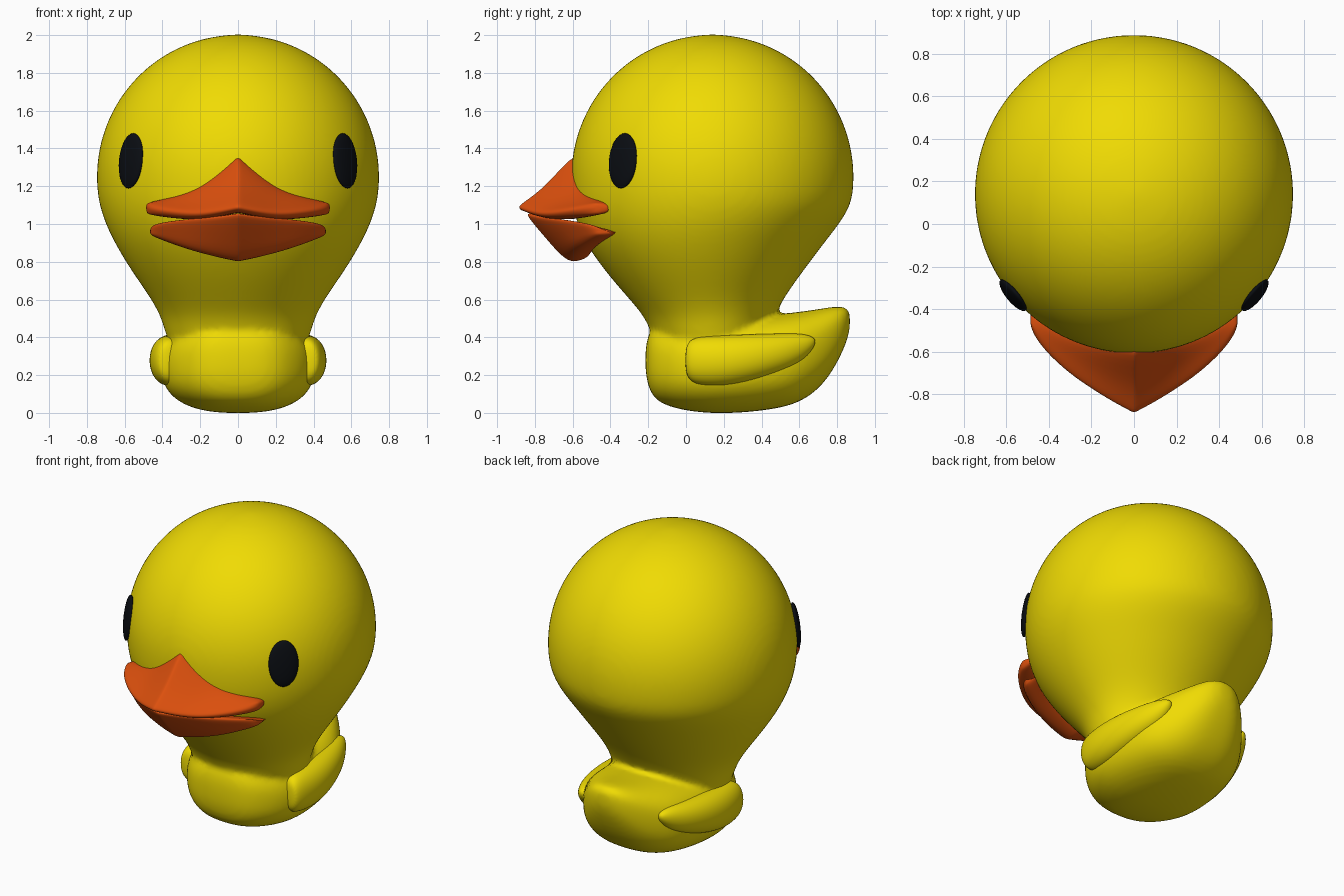
import bpy, bmesh, math
from mathutils import Vector, Matrix

if "Cube" in bpy.data.objects:
    bpy.data.objects.remove(bpy.data.objects["Cube"])


def material(name, color):
    m = bpy.data.materials.new(name)
    m.diffuse_color = (*color, 1)
    m.use_nodes = True
    m.node_tree.nodes["Principled BSDF"].inputs["Base Color"].default_value = m.diffuse_color
    return m


YELLOW = material("yellow", (0.87, 0.71, 0.001))
ORANGE = material("orange", (0.72, 0.08, 0.004))
BLACK = material("black", (0.003, 0.004, 0.006))


def finish(name, bm, mat, subdiv=0, mirror=False):
    bmesh.ops.recalc_face_normals(bm, faces=bm.faces)
    for f in bm.faces:
        f.smooth = True
    me = bpy.data.meshes.new(name)
    bm.to_mesh(me)
    bm.free()
    me.materials.append(mat)
    ob = bpy.data.objects.new(name, me)
    bpy.context.collection.objects.link(ob)
    if mirror:
        ob.modifiers.new("mirror", 'MIRROR')
    if subdiv:
        s = ob.modifiers.new("subdivision", 'SUBSURF')
        s.levels = s.render_levels = subdiv
    return ob


def skin(bm, rings):
    """Bridge a list of closed point rings and cap both ends."""
    rows = [[bm.verts.new(p) for p in r] for r in rings]
    n = len(rows[0])
    for a, b in zip(rows, rows[1:]):
        for i in range(n):
            j = (i + 1) % n
            bm.faces.new((a[i], a[j], b[j], b[i]))
    bm.faces.new(rows[0])
    bm.faces.new(rows[-1])


def oval(u0, u1, v0, v1, place, power=2.0, n=32):
    """Superellipse filling the box u0..u1, v0..v1."""
    pts = []
    for i in range(n):
        c, s = math.cos(math.tau * i / n), math.sin(math.tau * i / n)
        u = math.copysign(abs(c) ** (2 / power), c)
        v = math.copysign(abs(s) ** (2 / power), s)
        pts.append(place((u0 + u1 + u * (u1 - u0)) / 2, (v0 + v1 + v * (v1 - v0)) / 2))
    return pts


# Head and neck: height, half width, front, back
head = [(.3, .33, -.12, .40), (.4, .382, -.18, .44), (.5, .405, -.213, .465),
        (.6, .46, -.30, .515), (.7, .53, -.388, .585), (.8, .597, -.468, .66),
        (.9, .656, -.535, .735), (1.0, .705, -.58, .815), (1.1, .738, -.605, .878)]
for k in range(0, 12):
    a = math.radians(-4 + k * 8.5)
    r = .754 * math.cos(a)
    head.append((1.25 + .754 * math.sin(a), r, .14 - r, .14 + r))
bm = bmesh.new()
skin(bm, [oval(-w, w, f, b, lambda u, v, z=z: (u, v, z)) for z, w, f, b in head])

# Body with raised tail: y, bottom, top, half width
body = [(-.216, .22, .34, .08), (-.197, .12, .43, .18), (-.15, .055, .475, .26),
        (-.05, .02, .49, .35), (.08, 0, .5, .403), (.2, -.004, .505, .412),
        (.35, .004, .51, .402), (.5, .025, .525, .375), (.6, .055, .535, .335),
        (.7, .12, .55, .265), (.78, .225, .563, .195), (.84, .345, .565, .125),
        (.87, .44, .54, .05)]
skin(bm, [oval(-w, w, b, t, lambda u, v, y=y: (u, y, v), 2.5) for y, b, t, w in body])
ob = finish("head_and_body", bm, YELLOW, 2)
rm = ob.modifiers.new("blend", 'REMESH')
rm.mode = 'VOXEL'
rm.voxel_size = .018
rm.use_smooth_shade = True
sm = ob.modifiers.new("soften", 'SMOOTH')
sm.factor = .5
sm.iterations = 6

# Wings half sunk into the body: y, bottom, top, outer x, half thickness
wing = [(-.004, .22, .34, .415, .03), (.02, .165, .39, .437, .07), (.08, .143, .407, .458, .1),
        (.2, .138, .412, .474, .11), (.35, .165, .418, .462, .11), (.5, .21, .422, .42, .1),
        (.6, .26, .422, .37, .07), (.66, .32, .41, .33, .04), (.685, .365, .39, .3, .012)]
bm = bmesh.new()
skin(bm, [oval(x - 2 * h, x, b, t, lambda u, v, y=y: (u, y, v), 2.1, 20)
          for y, b, t, x, h in wing])
finish("wings", bm, YELLOW, 2, True)

# Eyes: flattened balls lying on the head
bm = bmesh.new()
normal = Vector((.568, -.475, .085)).normalized()
turn = normal.to_track_quat('Z', 'Y').to_matrix().to_4x4()
bmesh.ops.create_uvsphere(
    bm, u_segments=32, v_segments=16, radius=1,
    matrix=Matrix.Translation(Vector((0, .14, 1.25)) + normal * .744) @ turn
    @ Matrix.Diagonal((.093, .147, .028, 1)))
finish("eyes", bm, BLACK, 0, True)


def beak(name, half, section):
    """Skin sections from one side to the other, mirrored about x = 0."""
    both = [(-s[0], *s[1:]) for s in reversed(half)] + half[1:]
    bm = bmesh.new()
    skin(bm, [[(s[0], y, z) for y, z in section(*s[1:])] for s in both])
    finish(name, bm, ORANGE, 2)


# Upper beak: x, lip y, lip z, root y, root z
beak("upper_beak",
     [(0, -.893, 1.09, -.605, 1.37), (.02, -.882, 1.087, -.603, 1.355),
      (.1, -.84, 1.07, -.595, 1.285), (.2, -.778, 1.055, -.575, 1.205),
      (.3, -.71, 1.058, -.54, 1.16), (.4, -.62, 1.07, -.49, 1.135),
      (.46, -.545, 1.08, -.45, 1.12), (.488, -.485, 1.088, -.45, 1.105)],
     lambda yl, zl, yr, zr: [
         (yr + .05, zr - .01), (yr, zr), ((yr + yl) / 2, zl + .02 + .3 * (zr - zl)),
         (yl + .02, zl + .02), (yl, zl), (yl + .02, zl - .025),
         ((yr + yl) / 2, zl - .035), (yr + .05, zl - .025)])

# Lower beak: x, lip y, lip z, keel y, keel z
beak("lower_beak",
     [(0, -.85, 1.06, -.61, .8), (.02, -.84, 1.057, -.608, .803),
      (.1, -.795, 1.045, -.6, .82), (.2, -.73, 1.035, -.58, .845),
      (.3, -.66, 1.026, -.55, .875), (.4, -.57, 1.012, -.49, .912),
      (.445, -.51, 1.0, -.455, .93), (.467, -.46, .98, -.435, .945)],
     lambda yl, zl, yk, zk: [
         (yk + .12, zl - .09 + .3 * (zk - .8)), ((yk + yl) / 2, zl - .01), (yl + .01, zl),
         (yl, zl - .012), ((yk + yl) / 2 - .01, (zk + zl) / 2 - .01),
         (yk - .03, zk + .005), (yk + .03, zk - .002), (yk + .12, zk + .03)])
